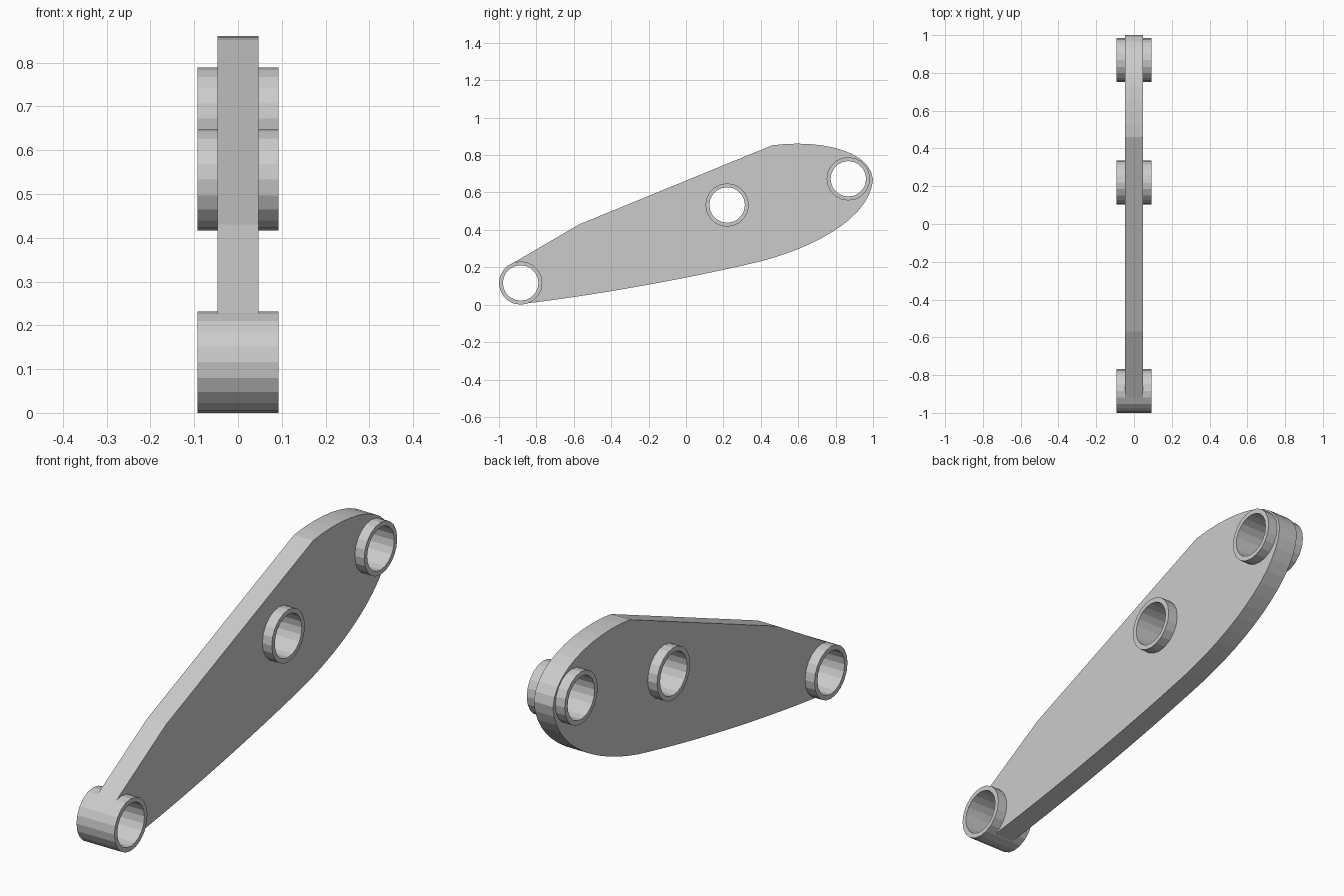
import bpy, bmesh, math
from mathutils import Vector
from mathutils.geometry import interpolate_bezier

cube = bpy.data.objects.get("Cube")
if cube:
    bpy.data.objects.remove(cube, do_unlink=True)

grey = bpy.data.materials.new("light_grey")
grey.use_nodes = True
colour = (0.6, 0.6, 0.6, 1)
grey.diffuse_color = colour
grey.node_tree.nodes["Principled BSDF"].inputs["Base Color"].default_value = colour

SIDES = 20
PLATE_HALF, BOSS_HALF = 0.047, 0.093
OUTER, INNER = 0.116, 0.095
BOSSES = {"front_boss": (-0.884, 0.116), "middle_boss": (0.22, 0.533), "rear_boss": (0.868, 0.673)}


def circle(centre, radius, start=0, end=360, count=SIDES):
    """Points of an arc in the side plane."""
    step = math.radians(end - start) / count
    return [(centre[0] + radius * math.cos(math.radians(start) + i * step),
             centre[1] + radius * math.sin(math.radians(start) + i * step)) for i in range(count)]


def bezier(a, b, c, d, count):
    pts = interpolate_bezier(*(Vector(p) for p in (a, b, c, d)), count)
    return [(p[0], p[1]) for p in pts[:-1]]


def finish(bm, name):
    bmesh.ops.recalc_face_normals(bm, faces=bm.faces)
    mesh = bpy.data.meshes.new(name)
    bm.to_mesh(mesh)
    bm.free()
    mesh.materials.append(grey)
    obj = bpy.data.objects.new(name, mesh)
    bpy.context.collection.objects.link(obj)
    return obj


def prism(name, outline, half):
    """Side-plane outline extruded across the width."""
    bm = bmesh.new()
    face = bm.faces.new([bm.verts.new((-half, y, z)) for y, z in outline])
    new = bmesh.ops.extrude_face_region(bm, geom=[face])["geom"]
    bmesh.ops.translate(bm, vec=(2 * half, 0, 0),
                        verts=[v for v in new if isinstance(v, bmesh.types.BMVert)])
    return finish(bm, name)


def tube(name, centre):
    """Open-bored ring: a square section swept round the bore."""
    bm = bmesh.new()
    section = [(-BOSS_HALF, OUTER), (BOSS_HALF, OUTER), (BOSS_HALF, INNER), (-BOSS_HALF, INNER)]
    loops = [[bm.verts.new((x, y, z)) for y, z in circle(centre, r)] for x, r in section]
    for k, ring in enumerate(loops):
        following = loops[(k + 1) % len(loops)]
        for i in range(SIDES):
            j = (i + 1) % SIDES
            bm.faces.new((ring[i], ring[j], following[j], following[i]))
    return finish(bm, name)


# Arm plate: curved belly, round rear end, straight tapering top
front = BOSSES["front_boss"]
outline = bezier((-0.86, 0.006), (-0.45, 0.055), (0.05, 0.148), (0.4, 0.232), 12)
outline += bezier((0.4, 0.232), (0.70, 0.31), (0.985, 0.47), (1, 0.67), 14)
outline += bezier((1, 0.67), (0.985, 0.83), (0.70, 0.885), (0.46, 0.852), 12)
outline += [(0.46, 0.852), (-0.57, 0.43), (-0.935, 0.217)]
outline += circle(front, 0.105, 130, 270, 8)
plate = prism("arm_plate", outline, PLATE_HALF)

# Bosses, with their bores cut through the plate
for name, centre in BOSSES.items():
    cutter = prism("bore_cutter", circle(centre, INNER + 0.001), 0.2)
    cutter.hide_render = True
    cut = plate.modifiers.new("bore", "BOOLEAN")
    cut.operation = "DIFFERENCE"
    cut.solver = "EXACT"
    cut.object = cutter
    bpy.context.view_layer.objects.active = plate
    bpy.ops.object.modifier_apply(modifier=cut.name)
    bpy.data.objects.remove(cutter, do_unlink=True)
    tube(name, centre)
